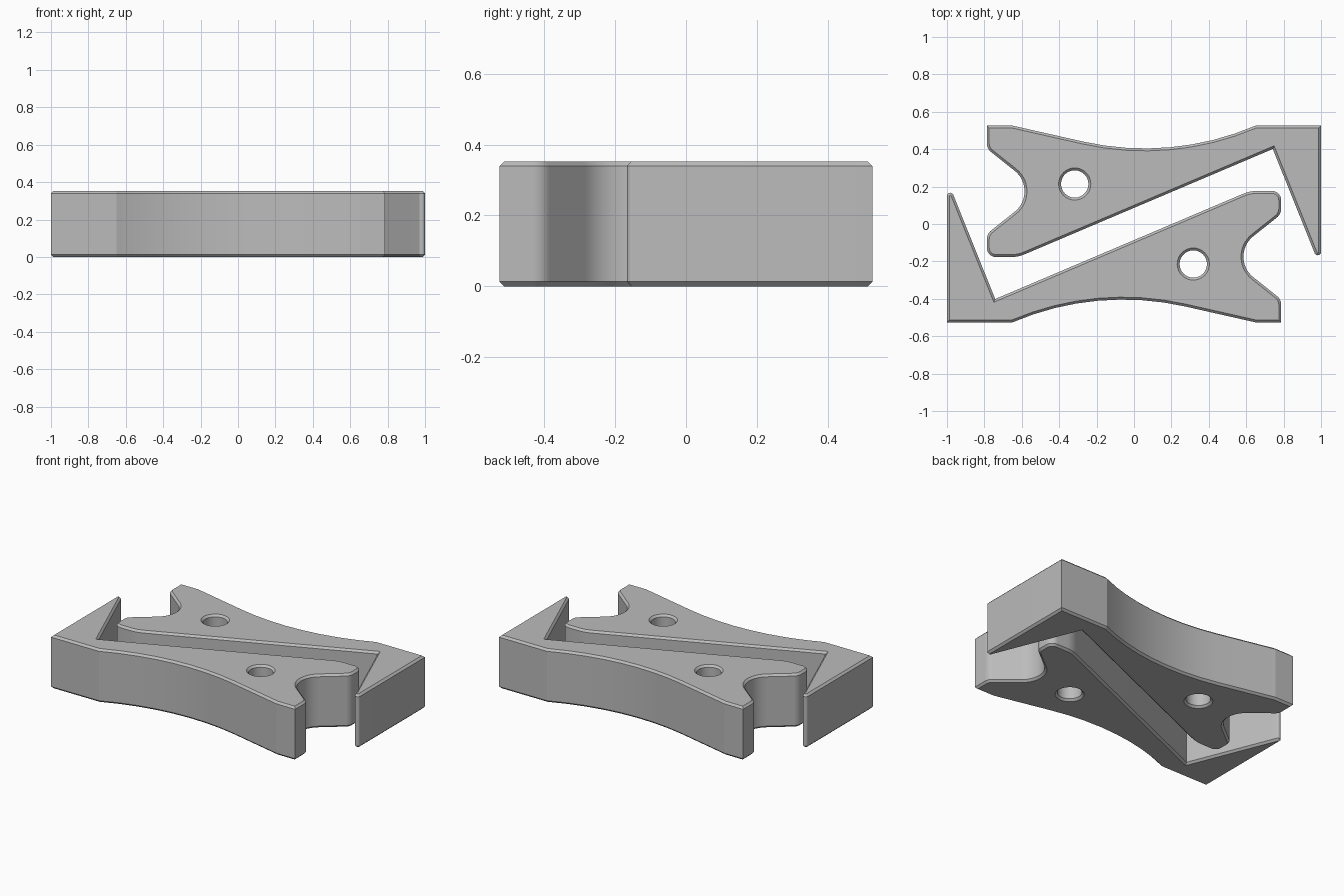
import bpy, bmesh, math
from mathutils import Vector

if "Cube" in bpy.data.objects:
    bpy.data.objects.remove(bpy.data.objects["Cube"])

HEIGHT = 0.353
CHAMFER = 0.013

# Plate corners, clockwise from above: x, y, fillet radius
CORNERS = [
    (-0.787, 0.526, 0),
    (-0.65, 0.526, 0),
    (0.2, 0.334, 1.5),        # long concave back edge
    (0.65, 0.526, 0),
    (1.0, 0.526, 0),
    (1.0, -0.24, 0.0175),     # thin hook tip
    (0.742, 0.401, 0),        # inner corner of the hook
    (-0.62, -0.177, 0.2),
    (-0.787, -0.177, 0.05),
    (-0.787, -0.053, 0.06),
    (-0.5, 0.175, 0.14),      # rounded end notch
    (-0.787, 0.403, 0.06),
]
HOLE_CENTRE = Vector((-0.317, 0.214))
HOLE_RADIUS = 0.073


def rounded_outline(corners):
    """Replace each corner that has a radius with a tangent arc."""
    points = []
    for i, (x, y, radius) in enumerate(corners):
        corner = Vector((x, y))
        if not radius:
            points.append(corner)
            continue
        a = (Vector(corners[i - 1][:2]) - corner).normalized()
        b = (Vector(corners[(i + 1) % len(corners)][:2]) - corner).normalized()
        half = a.angle(b) / 2
        centre = corner + (a + b).normalized() * radius / math.sin(half)
        start = corner + a * radius / math.tan(half) - centre
        turn = start.angle_signed(corner + b * radius / math.tan(half) - centre)
        steps = max(8, math.ceil(abs(turn) / math.radians(7)))
        for k in range(steps + 1):
            t = -turn * k / steps
            c, s = math.cos(t), math.sin(t)
            points.append(centre + Vector((c * start.x - s * start.y,
                                           s * start.x + c * start.y)))
    return points


def inset(points, distance):
    """Mitred offset to the right of the path, into the solid."""
    result = []
    for i, p in enumerate(points):
        d1 = (p - points[i - 1]).normalized()
        d2 = (points[(i + 1) % len(points)] - p).normalized()
        n1, n2 = Vector((d1.y, -d1.x)), Vector((d2.y, -d2.x))
        result.append(p + (n1 + n2) * distance / (1 + n1.dot(n2)))
    return result


def add_wall(bm, points):
    """Chamfered wall around a closed path; returns bottom and top rims."""
    narrow = inset(points, CHAMFER)
    levels = [(narrow, 0), (points, CHAMFER),
              (points, HEIGHT - CHAMFER), (narrow, HEIGHT)]
    rings = [[bm.verts.new((p.x, p.y, z)) for p in path] for path, z in levels]
    n = len(points)
    for low, high in zip(rings, rings[1:]):
        for i in range(n):
            j = (i + 1) % n
            bm.faces.new((low[i], low[j], high[j], high[i]))
    return [[bm.edges.get((r[i], r[(i + 1) % n])) for i in range(n)]
            for r in (rings[0], rings[-1])]


# Shared plate mesh: outer wall, hole wall and two flat caps
bm = bmesh.new()
outer = add_wall(bm, rounded_outline(CORNERS))
hole = add_wall(bm, [HOLE_CENTRE + HOLE_RADIUS * Vector((math.cos(a), math.sin(a)))
                     for a in (math.tau * k / 48 for k in range(48))])
for outer_rim, hole_rim, up in zip(outer, hole, (-1, 1)):
    bmesh.ops.triangle_fill(bm, edges=outer_rim + hole_rim,
                            use_beauty=True, normal=(0, 0, up))
bmesh.ops.recalc_face_normals(bm, faces=bm.faces)
mesh = bpy.data.meshes.new("hooked_plate")
bm.to_mesh(mesh)
bm.free()

# Plain grey
grey = bpy.data.materials.new("grey")
grey.use_nodes = True
colour = (0.5, 0.5, 0.5, 1)
grey.diffuse_color = colour
grey.node_tree.nodes["Principled BSDF"].inputs["Base Color"].default_value = colour
mesh.materials.append(grey)

# Two plates facing each other, half a turn apart
for name, turn in (("back_hooked_plate", 0), ("front_hooked_plate", math.pi)):
    plate = bpy.data.objects.new(name, mesh)
    plate.rotation_euler.z = turn
    bpy.context.collection.objects.link(plate)

bpy.ops.object.select_all(action="DESELECT")
plate.select_set(True)
bpy.context.view_layer.objects.active = plate
bpy.ops.object.shade_smooth_by_angle(angle=math.radians(12))
